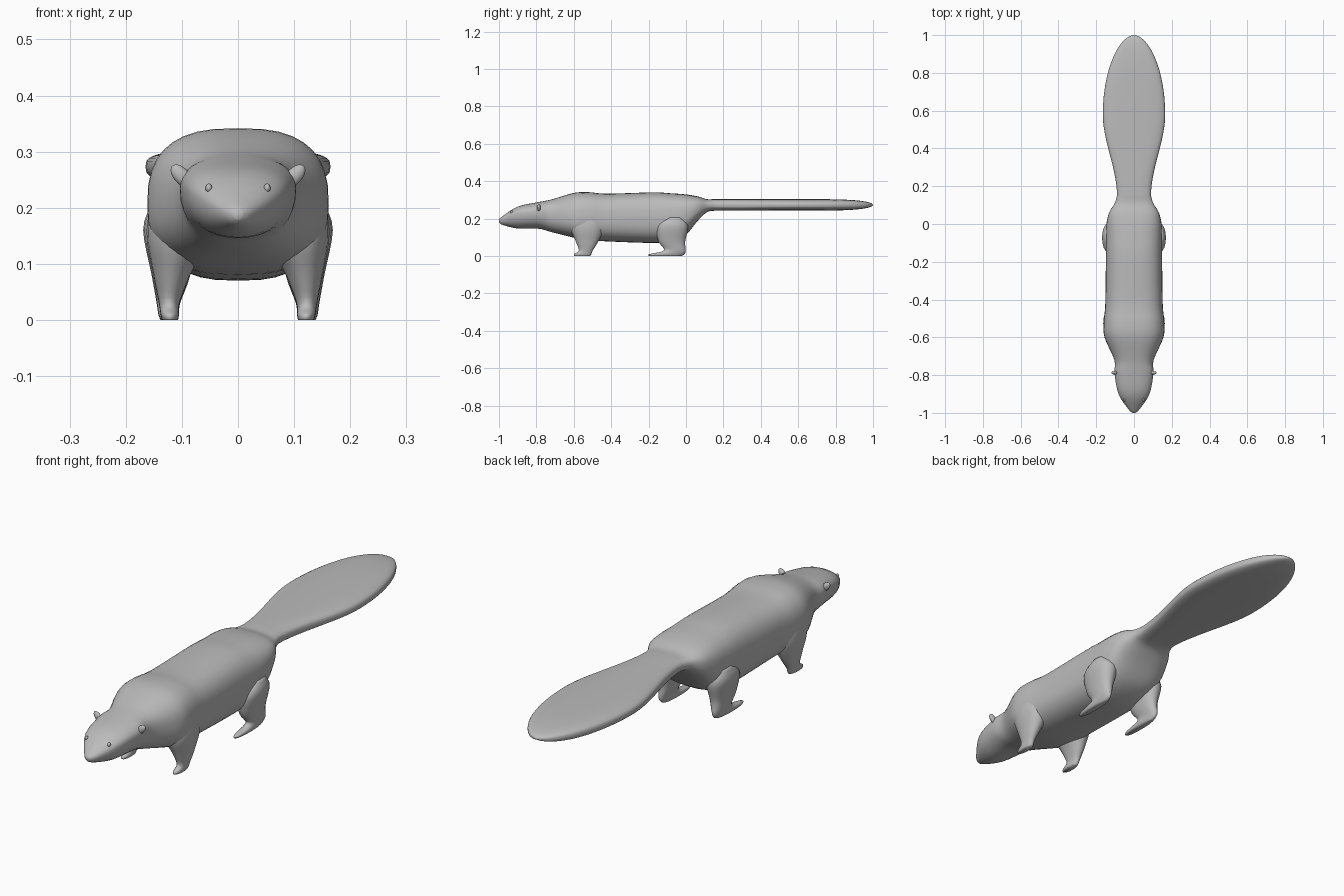
import bpy, bmesh, math
from mathutils import Vector, Euler
from mathutils.bvhtree import BVHTree

if "Cube" in bpy.data.objects:
    bpy.data.objects.remove(bpy.data.objects["Cube"])

fur = bpy.data.materials.new("plain grey")
fur.diffuse_color = (0.5, 0.5, 0.5, 1)
fur.use_nodes = True
fur.node_tree.nodes["Principled BSDF"].inputs["Base Color"].default_value = fur.diffuse_color


def finish(bm, name):
    bmesh.ops.recalc_face_normals(bm, faces=bm.faces)
    me = bpy.data.meshes.new(name)
    bm.to_mesh(me)
    bm.free()
    me.materials.append(fur)
    for p in me.polygons:
        p.use_smooth = True
    ob = bpy.data.objects.new(name, me)
    bpy.context.collection.objects.link(ob)
    return ob


def spline(rows, steps):
    """Smooth in-between rows through the given sections."""
    out = []
    for i in range(len(rows) - 1):
        a, b = rows[max(i - 1, 0)], rows[i]
        c, d = rows[i + 1], rows[min(i + 2, len(rows) - 1)]
        for k in range(steps):
            t = k / steps
            out.append([0.5 * (2 * q + (r - p) * t + (2 * p - 5 * q + 4 * r - u) * t * t
                               + (3 * q - p - 3 * r + u) * t ** 3)
                        for p, q, r, u in zip(a, b, c, d)])
    return out + [list(rows[-1])]


def superellipse(n, sides):
    """Unit rounded-box outline."""
    for k in range(sides):
        a = 2 * math.pi * k / sides
        c, s = math.cos(a), math.sin(a)
        yield (math.copysign(abs(c) ** (2 / n), c), math.copysign(abs(s) ** (2 / n), s))


def loft(name, rings):
    bm = bmesh.new()
    loops = [[bm.verts.new(p) for p in ring] for ring in rings]
    for a, b in zip(loops, loops[1:]):
        for i in range(len(a)):
            j = (i + 1) % len(a)
            bm.faces.new((a[i], a[j], b[j], b[i]))
    bm.faces.new(loops[0])
    bm.faces.new(loops[-1])
    return finish(bm, name)


# Head and trunk: y, bottom, widest height, top, half width
trunk = [
    (-1.0, 0.18, 0.188, 0.195, 0.008),
    (-0.98, 0.166, 0.194, 0.213, 0.03),
    (-0.90, 0.147, 0.225, 0.264, 0.082),
    (-0.79, 0.146, 0.235, 0.288, 0.103),
    (-0.72, 0.128, 0.225, 0.302, 0.104),
    (-0.60, 0.098, 0.205, 0.337, 0.156),
    (-0.52, 0.085, 0.205, 0.341, 0.16),
    (-0.42, 0.078, 0.205, 0.333, 0.152),
    (-0.18, 0.07, 0.205, 0.34, 0.149),
    (-0.08, 0.08, 0.21, 0.335, 0.149),
    (0.0, 0.115, 0.23, 0.329, 0.146),
    (0.06, 0.185, 0.255, 0.319, 0.132),
    (0.11, 0.233, 0.27, 0.304, 0.102),
    (0.15, 0.242, 0.273, 0.304, 0.09),
]
profile = spline(trunk, 4)

# Paddle tail: swells from the root, then closes as a half ellipse
for k in range(1, 41):
    t = math.sin(math.pi / 2 * k / 40)
    y = 0.15 + 0.85 * t
    swell = min((y - 0.15) / 0.43, 1)
    end = min(max((y - 0.58) / 0.42, 0), 0.9995)
    w = (0.09 + 0.075 * swell * swell * (3 - 2 * swell)) * (1 - end ** 2) ** 0.55
    h = 0.031 * (1 - end ** 4) ** 0.5
    profile.append([y, 0.273 - h, 0.273, 0.273 + h, w])

rings = []
for y, zb, zm, zt, w in profile:
    n = 2 + 0.7 * min((y + 1) / 0.45, 1) + 0.4 * min(max((y - 0.1) / 0.2, 0), 1)
    rings.append([(w * c, y, zm + s * ((zt - zm) if s > 0 else (zm - zb)))
                  for c, s in superellipse(n, 36)])
body = loft("body_and_tail", rings)

# Legs: z, inner x, outer x, front y, back y
front_leg = [
    (0.0, 0.107, 0.135, -0.598, -0.512),
    (0.01, 0.105, 0.138, -0.598, -0.506),
    (0.03, 0.104, 0.141, -0.573, -0.498),
    (0.08, 0.085, 0.151, -0.59, -0.468),
    (0.16, 0.05, 0.163, -0.62, -0.435),
    (0.25, 0.09, 0.145, -0.58, -0.46),
]
hind_leg = [
    (0.0, 0.108, 0.138, -0.197, -0.025),
    (0.01, 0.105, 0.142, -0.197, -0.008),
    (0.03, 0.103, 0.145, -0.118, -0.002),
    (0.08, 0.085, 0.154, -0.148, -0.004),
    (0.16, 0.07, 0.169, -0.158, 0.012),
    (0.205, 0.095, 0.155, -0.10, -0.02),
]


def leg(name, rows, side):
    rings = []
    for z, xi, xo, yf, yb in spline(rows, 4):
        rings.append([(side * ((xi + xo) / 2 + (xo - xi) / 2 * c),
                       (yf + yb) / 2 + (yb - yf) / 2 * s, max(z, 0))
                      for c, s in superellipse(2.2, 20)])
    loft(name, rings)


def blob(name, loc, radii, tilt):
    bm = bmesh.new()
    bmesh.ops.create_uvsphere(bm, u_segments=16, v_segments=10, radius=1)
    turn = Euler((0, tilt, 0)).to_matrix()
    for v in bm.verts:
        v.co = turn @ Vector([a * b for a, b in zip(v.co, radii)]) + Vector(loc)
    finish(bm, name)


skin = BVHTree.FromPolygons([v.co.copy() for v in body.data.vertices],
                            [tuple(p.vertices) for p in body.data.polygons])
for side, tag in ((1, "left"), (-1, "right")):
    leg("front_leg_" + tag, front_leg, side)
    leg("hind_leg_" + tag, hind_leg, side)
    # Ear: thin rounded flap tilted outward
    blob("ear_" + tag, (side * 0.101, -0.787, 0.257), (0.014, 0.01, 0.024),
         side * math.radians(42))
    # Eye: small bead resting on the head surface
    hit = skin.ray_cast(Vector((side * 0.052, -2, 0.235)), Vector((0, 1, 0)))[0]
    blob("eye_" + tag, hit or (side * 0.052, -0.92, 0.235), (0.006, 0.008, 0.008), 0)
